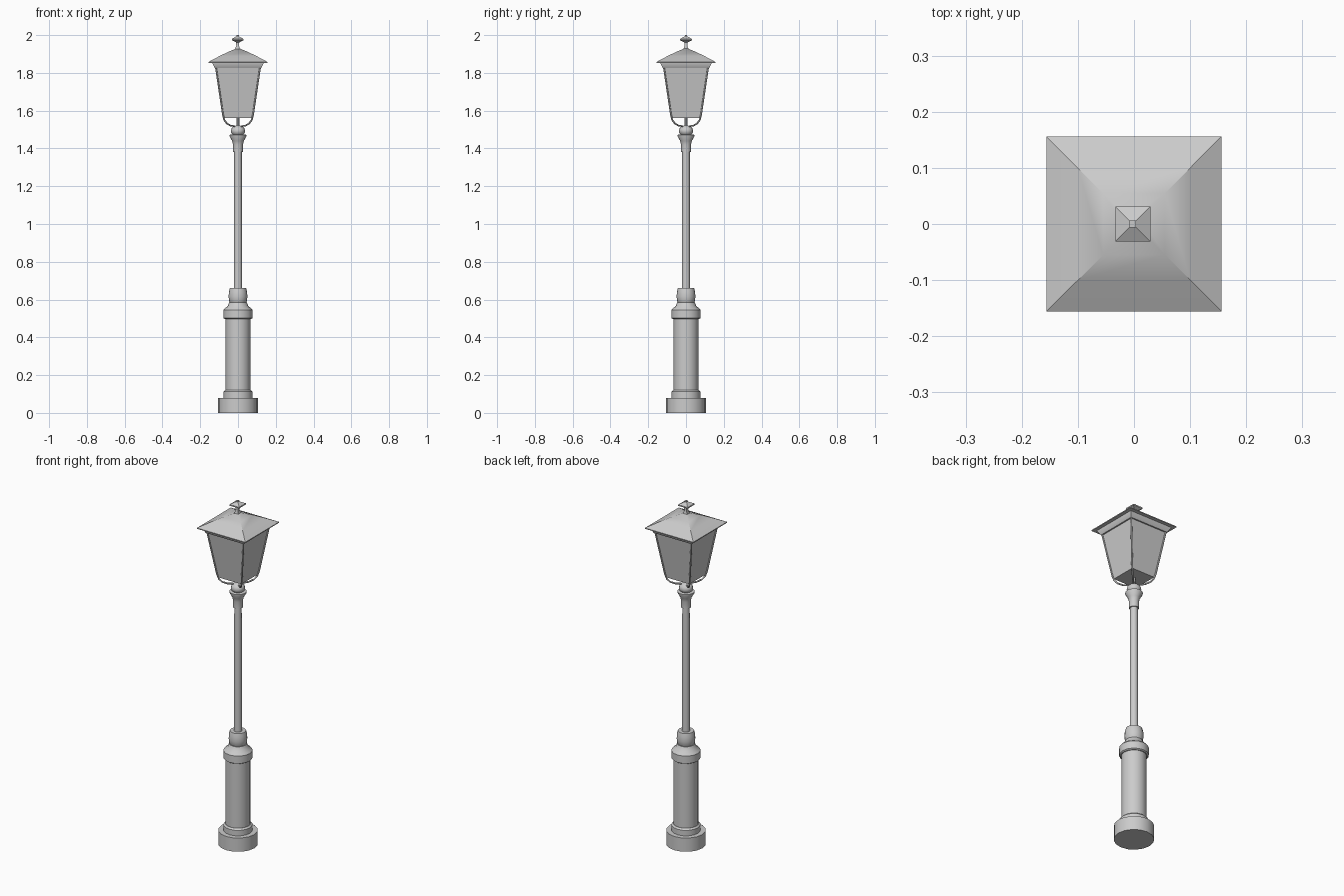
import bpy, bmesh, math

if "Cube" in bpy.data.objects:
    bpy.data.objects.remove(bpy.data.objects["Cube"])


def loft(name, profile, sides=16, square=False, x=0):
    """Stack rings of (half width, z) into a capped solid."""
    bm = bmesh.new()
    n = 4 if square else sides
    scale = math.sqrt(2) if square else 1
    turn = math.pi / 4 if square else 0
    rings = []
    for r, z in profile:
        rings.append([bm.verts.new((x + r * scale * math.cos(turn + 2 * math.pi * i / n),
                                    r * scale * math.sin(turn + 2 * math.pi * i / n), z))
                      for i in range(n)])
    for a, b in zip(rings, rings[1:]):
        for i in range(n):
            j = (i + 1) % n
            bm.faces.new((a[i], a[j], b[j], b[i]))
    bm.faces.new(rings[0][::-1])
    bm.faces.new(rings[-1])
    mesh = bpy.data.meshes.new(name)
    bm.to_mesh(mesh)
    bm.free()
    ob = bpy.data.objects.new(name, mesh)
    bpy.context.collection.objects.link(ob)
    bpy.ops.object.select_all(action='DESELECT')
    ob.select_set(True)
    bpy.context.view_layer.objects.active = ob
    bpy.ops.object.shade_smooth_by_angle(angle=math.radians(32))
    return ob


# Round pedestal
loft("base", [(0.105, 0), (0.105, 0.08)])
loft("plinth_ring", [(0.077, 0.08), (0.077, 0.112), (0.068, 0.12)])
loft("pedestal_column", [(0.066, 0.115), (0.066, 0.505)])
loft("pedestal_collar", [(0.07, 0.497), (0.077, 0.502), (0.077, 0.545), (0.072, 0.552),
                         (0.055, 0.565), (0.047, 0.585)])
loft("pedestal_bulb", [(0.04, 0.578), (0.047, 0.592), (0.05, 0.615), (0.048, 0.64),
                       (0.043, 0.66)])

# Pole with flared capital and ball
loft("pole", [(0.022, 0.655), (0.02, 1.39)])
loft("capital", [(0.026, 1.38), (0.026, 1.42), (0.031, 1.44), (0.046, 1.466), (0.046, 1.472),
                 (0.03, 1.474)])
ball = [(0.038 * math.cos(a), 1.493 + 0.03 * math.sin(a))
        for a in (math.radians(d) for d in range(-75, 76, 25))]
loft("capital_ball", ball)
loft("lantern_stem", [(0.009, 1.515), (0.009, 1.565)], sides=8)

# Square tapered lantern and stepped, hipped roof
loft("lantern_glass", [(0.074, 1.56), (0.115, 1.83)], square=True)
loft("lantern_cornice", [(0.122, 1.825), (0.136, 1.85), (0.136, 1.858)], square=True)
loft("roof", [(0.156, 1.853), (0.156, 1.858), (0.10, 1.888), (0.055, 1.91), (0.012, 1.928)],
     square=True)
loft("finial", [(0.014, 1.925), (0.007, 1.945), (0.009, 1.962), (0.031, 1.973), (0.031, 1.98),
                (0.006, 1.994), (0.006, 2.0)], square=True, x=-0.002)

# Four bent bars running from the ball up the lantern corners
path = [(0.018, 1.518), (0.04, 1.521), (0.06, 1.533), (0.073, 1.552), (0.08, 1.58), (0.117, 1.828)]
for k in range(4):
    a = math.pi / 4 + k * math.pi / 2
    sx, sy = math.cos(a) * math.sqrt(2), math.sin(a) * math.sqrt(2)
    curve = bpy.data.curves.new("corner_bar", 'CURVE')
    curve.dimensions = '3D'
    curve.bevel_depth = 0.0045
    curve.bevel_resolution = 1
    curve.use_fill_caps = True
    spline = curve.splines.new('POLY')
    spline.points.add(len(path) - 1)
    for p, (r, z) in zip(spline.points, path):
        p.co = (r * sx, r * sy, z, 1)
    bpy.context.collection.objects.link(bpy.data.objects.new(f"corner_bar_{k + 1}", curve))
